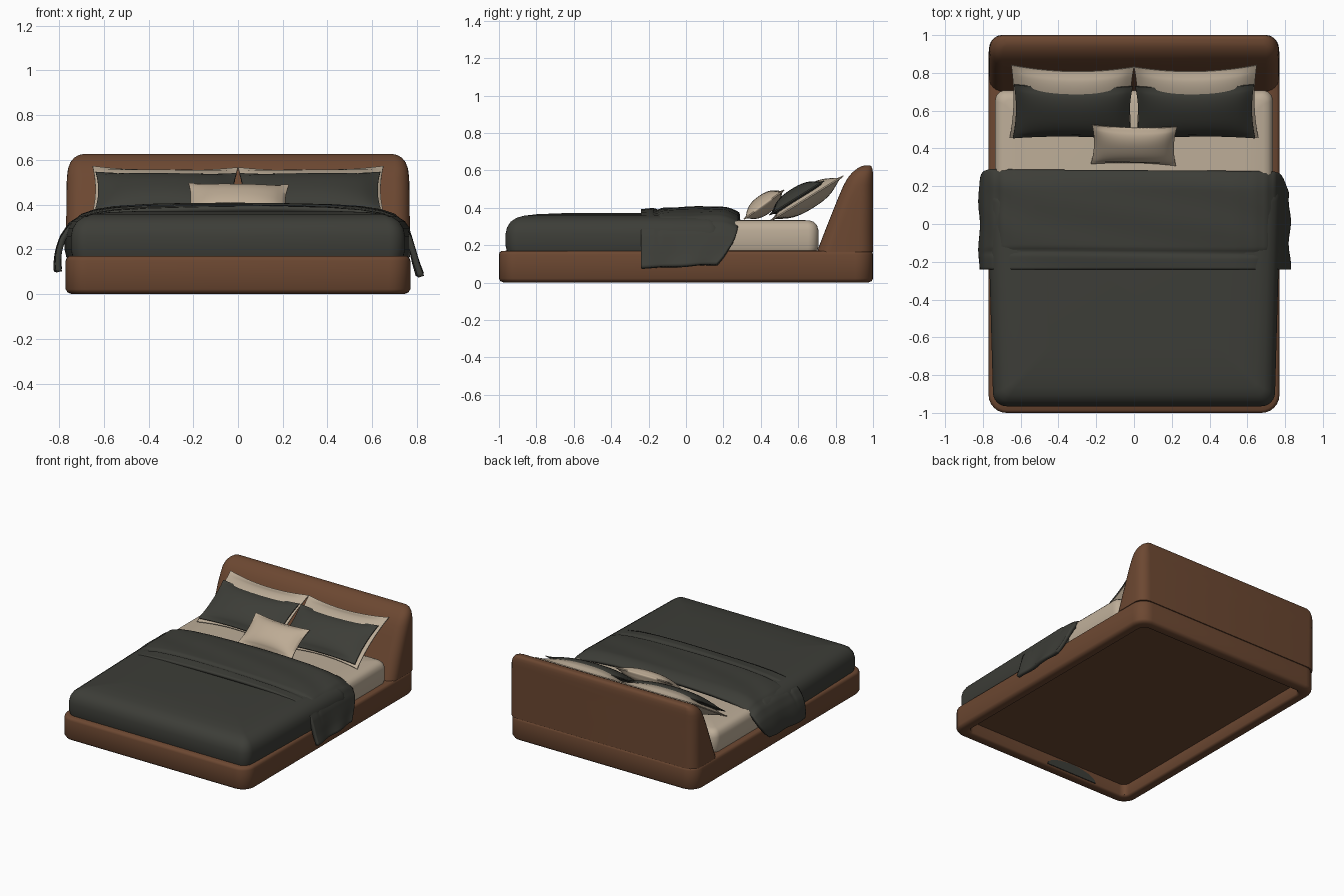
import bpy, bmesh, math
from mathutils import Matrix, Vector

if "Cube" in bpy.data.objects:
    bpy.data.objects.remove(bpy.data.objects["Cube"])


def material(name, rgb):
    m = bpy.data.materials.new(name)
    m.diffuse_color = (*rgb, 1)
    m.use_nodes = True
    m.node_tree.nodes["Principled BSDF"].inputs["Base Color"].default_value = m.diffuse_color
    return m


BROWN = material("brown_upholstery", (0.150, 0.064, 0.031))
DARK = material("charcoal_fabric", (0.046, 0.047, 0.039))
BEIGE = material("beige_linen", (0.51, 0.42, 0.315))
TAN = material("tan_linen", (0.51, 0.41, 0.300))


def finish(name, bm, mat, angle=45):
    bmesh.ops.recalc_face_normals(bm, faces=bm.faces)
    me = bpy.data.meshes.new(name)
    bm.to_mesh(me)
    bm.free()
    ob = bpy.data.objects.new(name, me)
    bpy.context.collection.objects.link(ob)
    me.materials.append(mat)
    bpy.ops.object.select_all(action='DESELECT')
    ob.select_set(True)
    bpy.context.view_layer.objects.active = ob
    bpy.ops.object.shade_smooth_by_angle(angle=math.radians(angle))
    return ob


def rounded_rect(hx, y0, y1, r, seg=6):
    """Counter-clockwise outline with round corners."""
    pts = []
    corners = [(hx - r, y1 - r), (-hx + r, y1 - r), (-hx + r, y0 + r), (hx - r, y0 + r)]
    for i, (cx, cy) in enumerate(corners):
        for k in range(seg + 1):
            a = math.pi / 2 * (i + k / seg)
            pts.append((cx + r * math.cos(a), cy + r * math.sin(a)))
    return pts


def loft(name, levels, mat, angle=45):
    """Stack of rounded rectangles: (z, half width, y front, y back, radius)."""
    bm = bmesh.new()
    rings = [[bm.verts.new((x, y, z)) for x, y in rounded_rect(hx, y0, y1, r)]
             for z, hx, y0, y1, r in levels]
    n = len(rings[0])
    for a, b in zip(rings, rings[1:]):
        for i in range(n):
            bm.faces.new((a[i], a[(i + 1) % n], b[(i + 1) % n], b[i]))
    bm.faces.new(rings[0][::-1])
    bm.faces.new(rings[-1])
    return finish(name, bm, mat, angle)


def cushion_levels(hx, y0, y1, r, steps):
    """Levels from (z, inset) pairs."""
    return [(z, hx - i, y0 + i, y1 - i, max(r - i * 0.6, 0.02)) for z, i in steps]


# Bed base: upholstered surround, hollow below with a recessed underside
loft("bed_base", cushion_levels(0.77, -1.0, 1.0, 0.095, [
    (0.09, 0.08), (0.012, 0.08), (0.003, 0.072), (0.0, 0.06), (0.001, 0.025), (0.008, 0.008),
    (0.022, 0.0), (0.15, 0.0), (0.163, 0.004), (0.17, 0.014), (0.171, 0.06)]), BROWN)

# Fabric patch showing on the inner wall at the foot end
bm = bmesh.new()
outline = [(-0.22 + 0.21 * math.cos(a), 0.012 + 0.07 * math.sin(a))
           for a in (math.pi * k / 12 for k in range(13))]
rims = [[bm.verts.new((x, y, z)) for x, z in outline] for y in (-0.922, -0.914)]
bm.faces.new(rims[0][::-1])
bm.faces.new(rims[1])
for i in range(13):
    k = (i + 1) % 13
    bm.faces.new((rims[0][i], rims[0][k], rims[1][k], rims[1][i]))
finish("inner_wall_patch", bm, DARK)

# Headboard: sloped front, upright back, rounded top
loft("headboard", [
    (0.165, 0.768, 0.700, 1.0, 0.075),
    (0.30, 0.768, 0.752, 1.0, 0.075),
    (0.45, 0.767, 0.812, 1.0, 0.07),
    (0.52, 0.765, 0.842, 1.0, 0.07),
    (0.56, 0.760, 0.865, 1.0, 0.06),
    (0.59, 0.749, 0.890, 0.999, 0.05),
    (0.610, 0.732, 0.915, 0.996, 0.038),
    (0.622, 0.711, 0.938, 0.991, 0.025),
    (0.627, 0.685, 0.955, 0.983, 0.013)], BROWN)

# Mattress
loft("mattress", cushion_levels(0.735, -0.93, 0.708, 0.055, [
    (0.165, 0.01), (0.19, 0.0), (0.28, 0.0), (0.308, 0.008), (0.325, 0.025),
    (0.333, 0.05), (0.336, 0.15)]), BEIGE)

# Duvet: soft slab, slightly wider towards the middle of the bed
duvet = loft("duvet", cushion_levels(0.745, -0.965, 0.2, 0.07, [
    (0.165, 0.008), (0.20, 0.0), (0.26, 0.0), (0.295, 0.008), (0.325, 0.027),
    (0.346, 0.058), (0.358, 0.10), (0.366, 0.17), (0.371, 0.30)]), DARK, angle=60)
for v in duvet.data.vertices:
    v.co.x *= 1 + 0.03 * (v.co.y + 0.96) / 0.8

# Throw blanket: arched cross-section drawn across the bed and draped over the sides
HALF = [(0, 0.408), (0.2, 0.407), (0.4, 0.402), (0.55, 0.392), (0.64, 0.378), (0.70, 0.358),
        (0.747, 0.32), (0.776, 0.26), (0.792, 0.20), (0.807, 0.14), (0.825, 0.082)]


def half_section(t):
    f = t * (len(HALF) - 1)
    i = min(int(f), len(HALF) - 2)
    return Vector(HALF[i]).lerp(Vector(HALF[i + 1]), f - i)


bm = bmesh.new()
NU, NV = 80, 48
grid = []
for j in range(NV + 1):
    v = j / NV
    row = []
    for i in range(NU + 1):
        u = 2 * i / NU - 1
        x, z = half_section(abs(u))
        drop = max(0, (abs(u) - 0.55) / 0.45)          # 0 on top, 1 at the hem
        y = -0.24 + v * (0.525 - 0.11 * drop ** 2) - 0.012 * u * v
        top = 1 - min(1, drop * 1.6)
        # crowned top, tucked edges and a folded band near the foot edge
        z -= top * (0.016 * (1 - v) ** 3 + 0.035 * (max(0, v - 0.8) / 0.2) ** 2)
        z -= top * 0.010 * math.exp(-((y + 0.15 + 0.006 * math.sin(5 * u)) / 0.014) ** 2)
        z += top * 0.002 * math.sin(9 * u + 14 * v)
        # hanging part: soft folds, hem curled in on the left
        x += drop ** 2 * 0.006 * math.sin(11 * v + u)
        z += drop ** 2 * 0.02 * v
        if u < 0:
            x += 0.020 * drop * (1 - drop) * 4 - 0.008 * drop ** 6
            z += 0.015 * drop ** 2
        row.append(bm.verts.new((math.copysign(x, u), y, z)))
    grid.append(row)
for a, b in zip(grid, grid[1:]):
    for i in range(NU):
        bm.faces.new((a[i], a[i + 1], b[i + 1], b[i]))
throw = finish("throw_blanket", bm, DARK, 60)
if throw.data.polygons[NU // 2].normal.z < 0:
    throw.data.flip_normals()
sol = throw.modifiers.new("thickness", 'SOLIDIFY')
sol.thickness = 0.026
sol.offset = -1


# Pillows: pinched corners, hollow edges and a thin flange
def pillow(name, mat, w, h, t, loc, tilt, turn=0.0, px=0.06, py=0.11, n=24):
    bm = bmesh.new()
    for side in (1, -1):
        rows = []
        for j in range(n + 1):
            v = 2 * j / n - 1
            row = []
            for i in range(n + 1):
                u = 2 * i / n - 1
                a, b = min(1, abs(u) / 0.95), min(1, abs(v) / 0.93)
                puff = t * ((1 - a ** 2.4) * (1 - b ** 2.4)) ** 0.6
                row.append(bm.verts.new((w / 2 * u * (1 - px * (1 - v * v)),
                                         h / 2 * v * (1 - py * (1 - u * u)),
                                         side * (puff + 0.003))))
            rows.append(row)
        for r0, r1 in zip(rows, rows[1:]):
            for i in range(n):
                bm.faces.new((r0[i], r0[i + 1], r1[i + 1], r1[i]))
    # close the flange rim between both sides
    bmesh.ops.bridge_loops(bm, edges=[e for e in bm.edges if e.is_boundary])
    bm.transform(Matrix.Translation(loc) @ Matrix.Rotation(math.radians(tilt), 4, 'X')
                 @ Matrix.Rotation(math.radians(turn), 4, 'Z'))
    return finish(name, bm, mat, 60)


for s, side in ((-1, "left"), (1, "right")):
    pillow(f"back_pillow_{side}", BEIGE, 0.65, 0.45, 0.058,
           (s * 0.329, 0.645, 0.450), 31.5, s * 1.0, 0.05, 0.15)
    pillow(f"front_pillow_{side}", DARK, 0.63, 0.335, 0.052,
           (s * 0.324, 0.592, 0.453), 32, s * 1.0, 0.045, 0.10)
pillow("lumbar_pillow", TAN, 0.45, 0.255, 0.05, (0.0, 0.417, 0.417), 36, -1.5)
